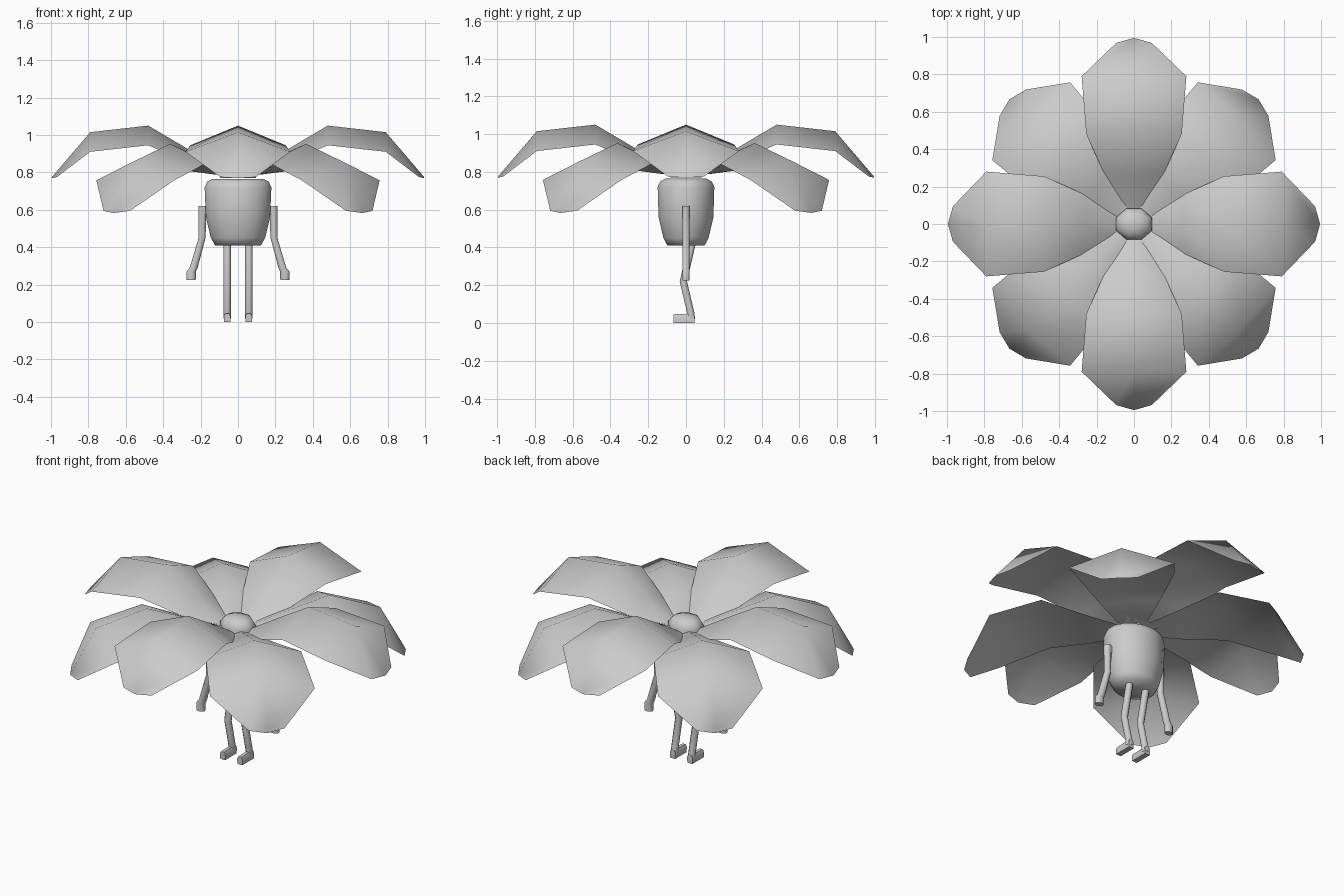
import bpy, bmesh, math
from mathutils import Matrix, Vector

if "Cube" in bpy.data.objects:
    bpy.data.objects.remove(bpy.data.objects["Cube"])


def loft(name, rows, smooth=60):
    """Skin consecutive closed rows of points and cap both ends."""
    bm = bmesh.new()
    vs = [[bm.verts.new(p) for p in row] for row in rows]
    n = len(rows[0])
    for a, b in zip(vs, vs[1:]):
        for i in range(n):
            j = (i + 1) % n
            bm.faces.new((a[i], a[j], b[j], b[i]))
    bm.faces.new(vs[0][::-1])
    bm.faces.new(vs[-1])
    bmesh.ops.recalc_face_normals(bm, faces=bm.faces)
    me = bpy.data.meshes.new(name)
    bm.to_mesh(me)
    bm.free()
    ob = bpy.data.objects.new(name, me)
    bpy.context.collection.objects.link(ob)
    bpy.ops.object.select_all(action='DESELECT')
    ob.select_set(True)
    bpy.context.view_layer.objects.active = ob
    bpy.ops.object.shade_smooth_by_angle(angle=math.radians(smooth))
    return ob


def ring(x, y, z, rx, ry, n=8):
    return [(x + rx * math.cos(2 * math.pi * (i + .5) / n),
             y + ry * math.sin(2 * math.pi * (i + .5) / n), z) for i in range(n)]


# Body: rounded barrel
body = [(.41, .125, .10), (.45, .148, .122), (.56, .175, .148),
        (.72, .182, .153), (.75, .168, .138), (.765, .14, .11)]
loft("body", [ring(0, 0, z, rx, ry, 16) for z, rx, ry in body], 80)

# Flower centre dome
dome = [(.77, .105, .09), (.82, .105, .09), (.855, .08, .07), (.87, .03, .03)]
loft("flower_centre", [ring(0, 0, z, rx, ry) for z, rx, ry in dome])

# Petals, solid with a shallower underside:
# edge radius, half width, edge height, ridge radius, ridge height, depth at ridge
profile = [(.05, .05, .78, .05, .79, .01), (.10, .08, .79, .10, .82, .03),
           (.26, .155, .85, .26, .92, .055), (.48, .255, .945, .48, 1.05, .065),
           (.79, .28, .91, .79, 1.015, .06), (.968, .095, .775, .995, .775, .006)]
pivot = Vector((.1, 0, .78))
for k in range(8):
    lower = k % 2
    tilt = Matrix.Identity(4)
    if lower:
        tilt = (Matrix.Translation(pivot) @ Matrix.Rotation(math.radians(12.5), 4, 'Y')
                @ Matrix.Diagonal((.965, 1.05, .956, 1)) @ Matrix.Translation(-pivot))
    m = Matrix.Rotation(k * math.pi / 4, 4, 'Z') @ tilt
    rows = [[m @ Vector(p) for p in ((er, w, ez), (r, 0, z), (er, -w, ez), (r, 0, z - d))]
            for er, w, ez, r, z, d in profile]
    loft(f"{'lower' if lower else 'upper'}_petal_{k // 2 + 1}", rows)

# Arms, legs and feet
for s, side in ((-1, "left"), (1, "right")):
    arm = [(.19, .62, .024), (.192, .45, .02), (.237, .29, .023),
           (.25, .27, .027), (.25, .225, .026)]
    loft(side + "_arm", [ring(s * x, 0, z, r, .021) for x, z, r in arm])
    loft(side + "_shoulder", [[(s * x, y, z) for y, z in
         ((-.018, .575), (.018, .575), (.018, .615), (-.018, .615))] for x in (.15, .19)])
    leg = [(.035, .45), (.03, .41), (-.014, .22), (.026, .05), (.028, .02)]
    loft(side + "_leg", [ring(s * .058, y, z, .021, .021) for y, z in leg])
    foot = [(-.065, .046), (-.02, .048), (.046, .05)]
    loft(side + "_foot", [[(s * .058 + dx, y, z) for dx, z in
         ((-.017, 0), (.017, 0), (.018, h * .7), (.01, h), (-.01, h), (-.018, h * .7))]
         for y, h in foot])
